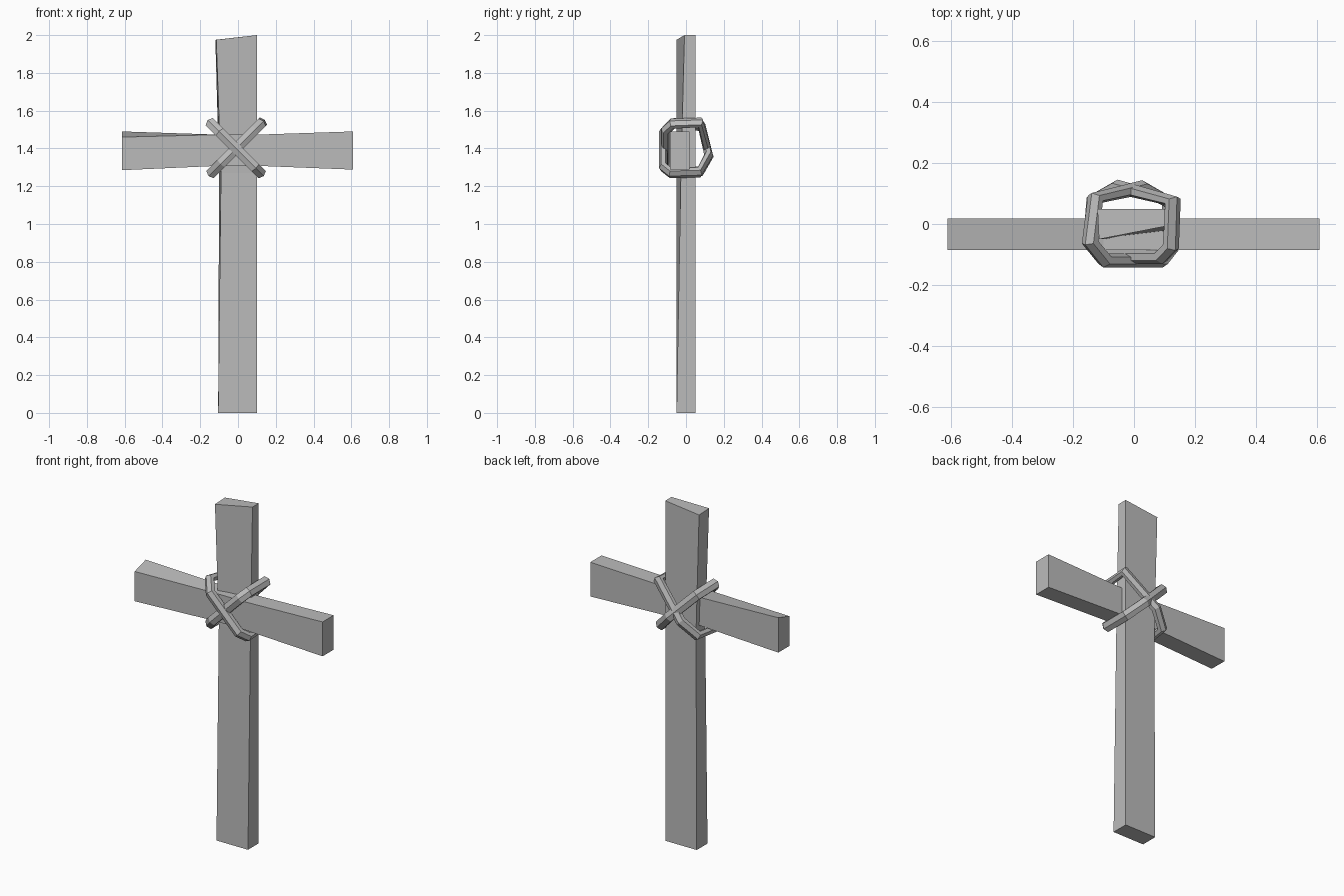
import bpy
import bmesh
from math import sin, cos, tau
from mathutils import Vector

if "Cube" in bpy.data.objects:
    bpy.data.objects.remove(bpy.data.objects["Cube"])

grey = bpy.data.materials.new("plain grey")
grey.use_nodes = True
colour = (0.5, 0.5, 0.5, 1)
grey.diffuse_color = colour
grey.node_tree.nodes["Principled BSDF"].inputs["Base Color"].default_value = colour


def loft(name, sections, closed=False):
    """Skin a run of matching cross-sections, capped or joined in a ring."""
    bm = bmesh.new()
    rows = [[bm.verts.new(p) for p in s] for s in sections]
    pairs = list(zip(rows, rows[1:]))
    if closed:
        pairs.append((rows[-1], rows[0]))
    else:
        bm.faces.new(rows[0])
        bm.faces.new(rows[-1])
    for a, b in pairs:
        n = len(a)
        for i in range(n):
            j = (i + 1) % n
            bm.faces.new((a[i], a[j], b[j], b[i]))
    bmesh.ops.recalc_face_normals(bm, faces=bm.faces)
    mesh = bpy.data.meshes.new(name)
    bm.to_mesh(mesh)
    bm.free()
    mesh.materials.append(grey)
    obj = bpy.data.objects.new(name, mesh)
    bpy.context.collection.objects.link(obj)


# Upright post: left z, right z, front-left x, back-left x, front-right y
post = [(0, 0, -0.105, -0.105, -0.05),
        (1.27, 1.27, -0.09, -0.1, -0.027),
        (1.975, 2.0, -0.115, -0.12, -0.008)]
loft("post", [[(fl, -0.05, zl), (0.1, fr, zr), (0.1, 0.05, zr), (bl, 0.05, zl)]
              for zl, zr, fl, bl, fr in post])

# Crossbar, pinched at the middle: x, bottom z, front top z, back top z
bar = [(-0.613, 1.285, 1.46, 1.49), (-0.1, 1.308, 1.473, 1.473),
       (0.1, 1.308, 1.473, 1.473), (0.61, 1.288, 1.49, 1.49)]
loft("crossbar", [[(x, -0.085, lo), (x, 0.018, lo), (x, 0.018, back), (x, -0.085, front)]
                  for x, lo, front, back in bar])


def lashing(name, side, path):
    """Faceted band around the joint; path is (distance up the diagonal, y)."""
    along = Vector((side, 0, 1)).normalized()
    across = Vector((side, 0, -1)).normalized()
    centre = Vector((-0.01, 0, 1.4))
    points = [centre + along * u + Vector((0, y, 0)) for u, y in path]
    sections = []
    for i, p in enumerate(points):
        before = (p - points[i - 1]).normalized()
        after = (points[(i + 1) % len(points)] - p).normalized()
        out = (before + after).normalized().cross(across)
        sections.append([p + out * cos(tau * k / 6) * 0.024 + across * sin(tau * k / 6) * 0.031
                         for k in range(6)])
    loft(name, sections, closed=True)


# Two crossed lashings
lashing("left_leaning_lashing", -1,
        [(0.19, -0.06), (0.12, -0.12), (-0.14, -0.12), (-0.185, -0.08),
         (-0.18, 0.07), (-0.05, 0.12), (0.165, 0.085)])
lashing("right_leaning_lashing", 1,
        [(0.195, 0.075), (0.185, -0.075), (0.14, -0.108), (-0.11, -0.108),
         (-0.185, -0.06), (-0.17, 0.08), (-0.06, 0.122)])
